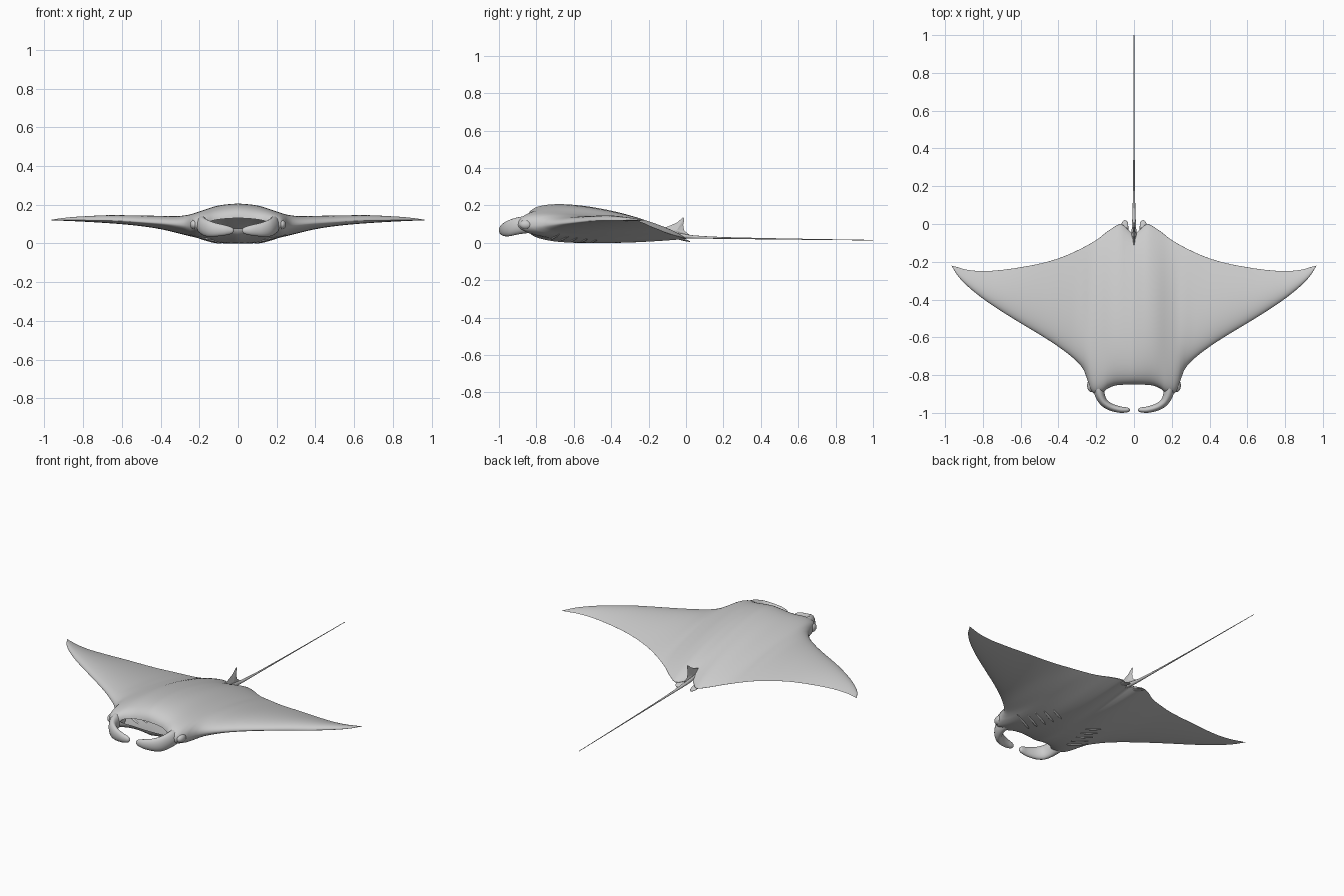
import bpy, bmesh, math
from mathutils import Vector, Matrix

if "Cube" in bpy.data.objects:
    bpy.data.objects.remove(bpy.data.objects["Cube"])


def curve(pts):
    """Smooth monotone interpolation through (x, value) points."""
    n = len(pts)
    d = [(pts[i + 1][1] - pts[i][1]) / (pts[i + 1][0] - pts[i][0]) for i in range(n - 1)]
    m = [0 if a * b <= 0 else 2 * a * b / (a + b) for a, b in zip(d, d[1:])]
    m = [d[0]] + m + [d[-1]]

    def f(x):
        x = min(max(x, pts[0][0]), pts[-1][0])
        i = next(k for k in range(n - 1) if x <= pts[k + 1][0])
        h = pts[i + 1][0] - pts[i][0]
        t = (x - pts[i][0]) / h
        return (pts[i][1] * (1 + 2 * t) * (1 - t) ** 2 + m[i] * h * t * (1 - t) ** 2
                + pts[i + 1][1] * t * t * (3 - 2 * t) - m[i + 1] * h * t * t * (1 - t))
    return f


def finish(name, bm, smooth=True):
    bmesh.ops.remove_doubles(bm, verts=bm.verts, dist=0.00005)
    bmesh.ops.recalc_face_normals(bm, faces=bm.faces)
    me = bpy.data.meshes.new(name)
    bm.to_mesh(me)
    bm.free()
    ob = bpy.data.objects.new(name, me)
    bpy.context.collection.objects.link(ob)
    for p in me.polygons:
        p.use_smooth = smooth
    return ob


def skin(bm, rings, caps=True):
    vs = [[bm.verts.new(p) for p in r] for r in rings]
    n = len(rings[0])
    for a, b in zip(vs, vs[1:]):
        for j in range(n):
            bm.faces.new((a[j], a[(j + 1) % n], b[(j + 1) % n], b[j]))
    if caps:
        bm.faces.new(vs[0])
        bm.faces.new(vs[-1])


def tube(name, stations, sub=6, sides=20, mirror=1):
    """Loft ellipses: stations are (x, y, z, half width, half height)."""
    fs = [curve([(i, s[k]) for i, s in enumerate(stations)]) for k in range(5)]
    steps = (len(stations) - 1) * sub
    data = [[f(i / sub) for f in fs] for i in range(steps + 1)]
    rings = []
    for i, (x, y, z, w, h) in enumerate(data):
        a, b = data[max(i - 1, 0)], data[min(i + 1, steps)]
        t = Vector((b[0] - a[0], b[1] - a[1], 0)).normalized()
        side = Vector((-t.y, t.x, 0))
        ring = []
        for j in range(sides):
            q = 2 * math.pi * j / sides
            p = Vector((x, y, z)) + side * w * math.cos(q) + Vector((0, 0, h * math.sin(q)))
            ring.append((p.x * mirror, p.y, p.z))
        rings.append(ring)
    bm = bmesh.new()
    skin(bm, rings)
    return finish(name, bm)


def ellipsoid(name, loc, radii, rot=None):
    bm = bmesh.new()
    bmesh.ops.create_uvsphere(bm, u_segments=32, v_segments=16, radius=1)
    mat = Matrix.Translation(loc) @ (rot or Matrix()) @ Matrix.Diagonal((*radii, 1))
    bmesh.ops.transform(bm, matrix=mat, verts=bm.verts)
    return finish(name, bm)


# Body and wings: planform edges and height limits along the span
lead = curve([(0, -.85), (.09, -.855), (.14, -.872), (.17, -.895), (.2, -.9), (.225, -.89),
              (.245, -.83), (.265, -.775), (.3, -.73), (.4, -.65), (.5, -.585), (.6, -.525),
              (.7, -.463), (.8, -.395), (.88, -.33), (.93, -.278), (.967, -.22)])
trail = curve([(0, -.06), (.03, -.03), (.07, .0), (.12, -.025), (.2, -.085), (.3, -.14), (.4, -.182),
               (.5, -.21), (.6, -.229), (.7, -.243), (.8, -.25), (.88, -.243), (.94, -.227), (.967, -.22)])
ztop = curve([(0, .203), (.1, .192), (.2, .163), (.26, .146), (.32, .14), (.45, .143),
              (.65, .146), (.8, .14), (.9, .132), (.967, .122)])
zbot = curve([(0, .004), (.1, .011), (.2, .03), (.3, .052), (.4, .075), (.5, .09),
              (.65, .104), (.8, .113), (.967, .12)])
zlead = curve([(0, .102), (.25, .095), (.4, .105), (.7, .12), (.967, .121)])
ztrail = curve([(0, .035), (.06, .02), (.12, .03), (.2, .047), (.35, .078), (.6, .107), (.967, .121)])


def surface(x, t, up):
    x = abs(x)
    k = min(x / .35, 1)
    a = .3 + .2 * k
    b = (.65 + .35 * k) if up else 1
    m = a / (a + b)
    shape = (t / m) ** a * ((1 - t) / (1 - m)) ** b
    edge = zlead(x) + (ztrail(x) - zlead(x)) * t
    ref = zlead(x) + (ztrail(x) - zlead(x)) * m
    return edge + ((ztop if up else zbot)(x) - ref) * shape


NX, NT = 170, 40
rings = []
for i in range(NX + 1):
    x = .967 * math.sin(math.pi * (i / NX - .5))
    y0, y1 = lead(abs(x)), trail(abs(x))
    ring = []
    for j in range(2 * NT):
        t = max(0.0, min(1.0, (1 - math.cos(math.pi * j / NT)) / 2))
        ring.append((x, y0 + (y1 - y0) * t, surface(x, t, j <= NT)))
    rings.append(ring)
bm = bmesh.new()
skin(bm, rings, caps=False)
body = finish("body_and_wings", bm)

# Open mouth
cutter = ellipsoid("mouth_cutter", (0, -.87, .104), (.155, .15, .027))
cutter.hide_render = True
cutter.hide_viewport = True
mod = body.modifiers.new("mouth", 'BOOLEAN')
mod.operation = 'DIFFERENCE'
mod.solver = 'EXACT'
mod.object = cutter

for s, side in ((1, "right"), (-1, "left")):
    # Horn-like head fins curling in front of the mouth
    tube("head_fin_" + side, [(.19, -.82, .1, .03, .045), (.185, -.885, .093, .028, .046),
                              (.163, -.94, .08, .022, .044), (.115, -.972, .071, .019, .035),
                              (.06, -.984, .068, .016, .025), (.03, -.984, .067, .011, .015),
                              (.021, -.983, .067, .003, .004)], mirror=s)
    ellipsoid("eye_" + side, (s * .226, -.855, .097), (.022, .035, .025))
    # Small fins beside the tail
    tube("pelvic_fin_" + side, [(.045, -.16, .055, .008, .008), (.048, -.08, .037, .02, .01),
                                (.05, -.02, .018, .02, .006), (.047, .01, .01, .014, .004),
                                (.045, .02, .007, .003, .002)], mirror=s)
    # Gill slits on the belly
    for i in range(5):
        x, y = .19 - .016 * i, -.70 + .052 * i
        t = (y - lead(x)) / (trail(x) - lead(x))
        slope = math.atan2(surface(x + .05, t, False) - surface(x - .05, t, False), .1)
        rot = Matrix.Rotation(s * .35, 4, 'Z') @ Matrix.Rotation(-s * slope, 4, 'Y')
        ellipsoid(f"gill_{side}_{i + 1}", (s * x, y, surface(x, t, False) + .001),
                  (.065 - .005 * i, .007, .006), rot)

# Whip tail
tube("tail", [(0, -.16, .065, .012, .014), (0, -.06, .043, .013, .014), (0, .03, .032, .009, .009),
              (0, .2, .026, .005, .005), (0, .55, .02, .003, .003), (0, 1, .014, .0015, .0015)], sides=12)

# Dorsal fin: swept profile, thick in the middle and thin at the rim
outline = [(-.15, .07), (-.09, .09), (-.05, .107), (-.015, .136), (-.009, .128),
           (-.015, .095), (-.01, .065), (.02, .042), (-.06, .035)]
bm = bmesh.new()
rim = [bm.verts.new((0, y, z)) for y, z in outline]
for sx in (1, -1):
    hub = bm.verts.new((sx * .008, -.05, .065))
    for i in range(len(rim)):
        bm.faces.new((rim[i], rim[(i + 1) % len(rim)], hub))
finish("dorsal_fin", bm, smooth=False)
